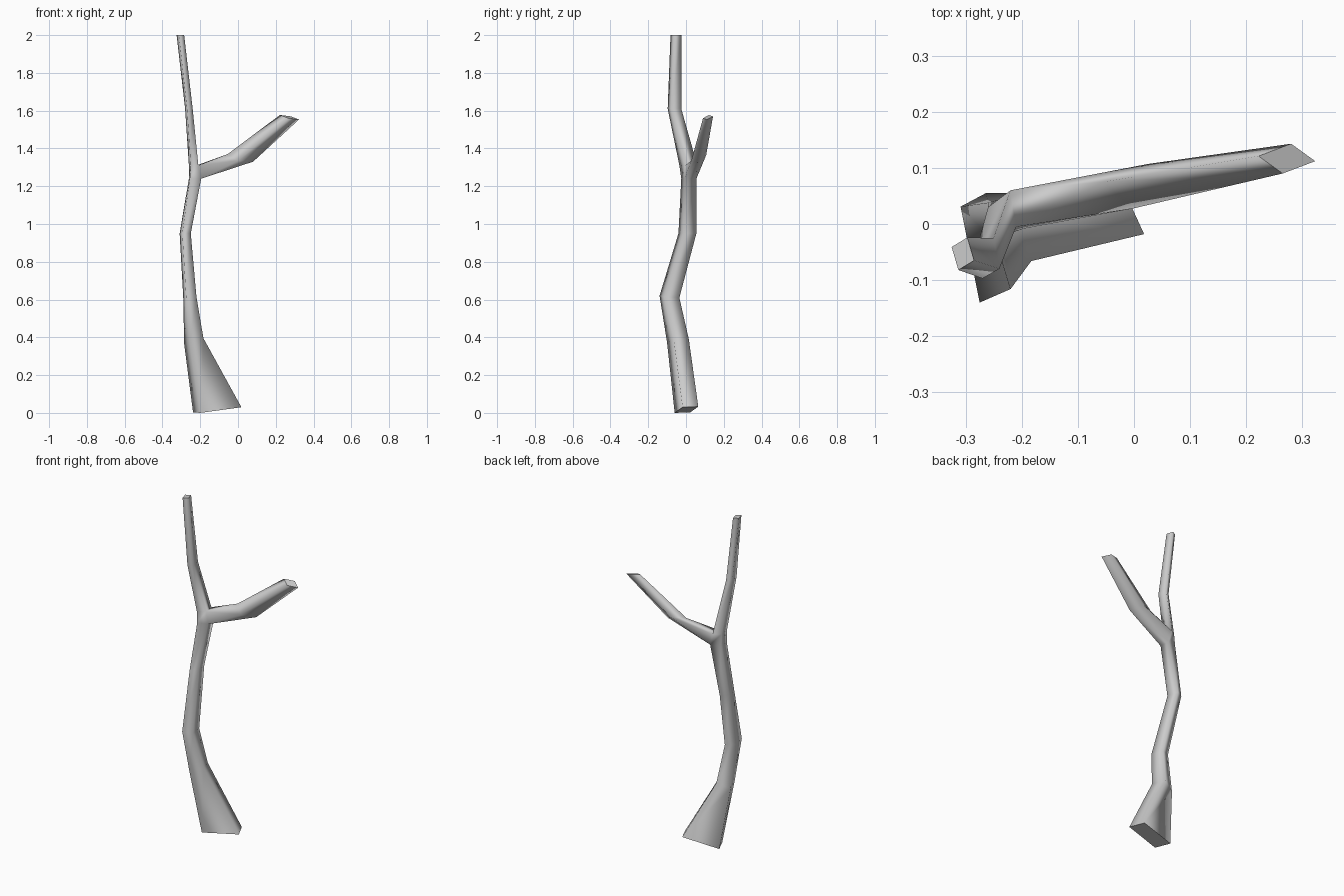
import bpy, bmesh
from mathutils import Vector

if "Cube" in bpy.data.objects:
    bpy.data.objects.remove(bpy.data.objects["Cube"])

# Cross-sections: front, right and back corner; the left corner completes a parallelogram
TRUNK = [
    ((-.20, -.06, 0), (.018, -.018, .03), (-.02, .065, .033)),
    ((-.255, -.10, .37), (-.183, -.066, .395), (-.213, .015, .39)),
    ((-.275, -.14, .62), (-.22, -.116, .615), (-.235, -.035, .61)),
    ((-.295, -.04, .95), (-.25, -.016, .95), (-.264, .055, .95)),
    ((-.255, -.025, 1.24), (-.195, -.008, 1.24), (-.20, .055, 1.24)),
    ((-.25, -.035, 1.31), (-.21, -.005, 1.31), (-.22, .06, 1.31)),
    ((-.27, -.097, 1.61), (-.24, -.08, 1.61), (-.25, -.025, 1.61)),
    ((-.313, -.082, 2), (-.285, -.065, 2), (-.297, -.024, 2)),
]
BRANCH = [
    ((0, .028, 1.335), (.08, .06, 1.33), (.025, .107, 1.365)),
    ((.265, .09, 1.56), (.323, .112, 1.553), (.28, .143, 1.57)),
]
FORK = 4  # trunk segment whose right-back side opens into the branch

bm = bmesh.new()


def ring(section):
    f, r, b = map(Vector, section)
    return [bm.verts.new(p) for p in (f, r, b, f + b - r)]


def bridge(a, b, skip=None):
    for i in range(4):
        if i != skip:
            j = (i + 1) % 4
            bm.faces.new((a[i], a[j], b[j], b[i])).smooth = True


def cap(loop):
    face = bm.faces.new(loop)
    for e in face.edges:
        e.smooth = False


# Trunk, from the flared foot to the tip
trunk = [ring(s) for s in TRUNK]
for k in range(len(trunk) - 1):
    bridge(trunk[k], trunk[k + 1], skip=1 if k == FORK else None)

# Side branch growing out of the open side of the fork
low, high = trunk[FORK], trunk[FORK + 1]
branch = [[low[1], low[2], high[2], high[1]]] + [ring(s) for s in BRANCH]
for a, b in zip(branch, branch[1:]):
    bridge(a, b)

# Cut ends
for end in (trunk[0], trunk[-1], branch[-1]):
    cap(end)

bmesh.ops.recalc_face_normals(bm, faces=bm.faces)
mesh = bpy.data.meshes.new("forked_branch")
bm.to_mesh(mesh)
bm.free()
bpy.context.collection.objects.link(bpy.data.objects.new("forked_branch", mesh))
